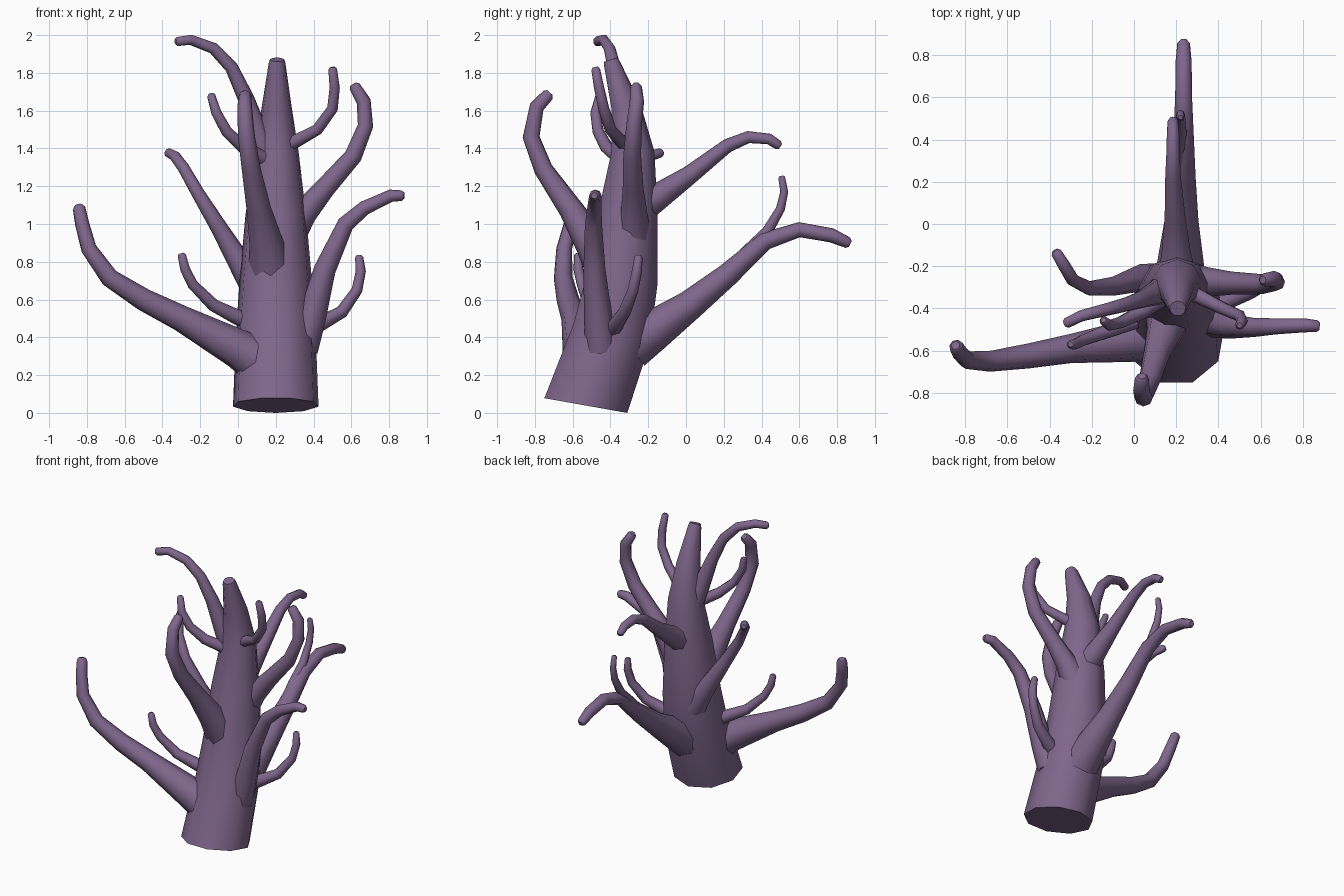
import bpy, bmesh, math
from mathutils import Vector

bark = bpy.data.materials.new("purple_bark")
bark.diffuse_color = (0.215, 0.135, 0.265, 1)
Z = Vector((0, 0, 1))


def limb(name, path, sides=8, start_normal=None, tip=0.6):
    """Tapered tube through (x, y, z, radius) points with closed ends."""
    pts = [Vector(p[:3]) for p in path]
    rad = [p[3] for p in path]
    # round the tip: pull the last full ring back and finish with a smaller one
    end_dir = (pts[-1] - pts[-2]).normalized()
    pts.insert(-1, pts[-1] - end_dir * rad[-1] * 0.5)
    rad.append(rad[-1] * tip)
    bm = bmesh.new()
    rings, q, prev = [], None, Z
    for i, p in enumerate(pts):
        a = (p - pts[i - 1]).normalized() if i else None
        b = (pts[i + 1] - p).normalized() if i < len(pts) - 1 else None
        t = ((a or b) + (b or a)).normalized()
        if i == 0 and start_normal:
            t = Vector(start_normal).normalized()
        turn = prev.rotation_difference(t)
        q = turn @ q if q else turn
        prev = t
        ring = []
        for k in range(sides):
            ang = math.pi / 2 + math.tau * k / sides
            ring.append(bm.verts.new(p + q @ Vector((math.cos(ang), math.sin(ang), 0)) * rad[i]))
        rings.append(ring)
    for r0, r1 in zip(rings, rings[1:]):
        for k in range(sides):
            n = (k + 1) % sides
            bm.faces.new((r0[k], r0[n], r1[n], r1[k]))
    bm.faces.new(rings[0][::-1])
    bm.faces.new(rings[-1])
    bmesh.ops.recalc_face_normals(bm, faces=bm.faces)
    me = bpy.data.meshes.new(name)
    bm.to_mesh(me)
    bm.free()
    me.materials.append(bark)
    ob = bpy.data.objects.new(name, me)
    bpy.context.collection.objects.link(ob)
    bpy.ops.object.select_all(action='DESELECT')
    ob.select_set(True)
    bpy.context.view_layer.objects.active = ob
    bpy.ops.object.shade_smooth_by_angle(angle=math.radians(48))
    return ob


# Trunk: nine-sided, leaning, with a tilted cut at the foot
limb("trunk", [(.2, -.537, .04, .23), (.2, -.40, .42, .215), (.2, -.345, .70, .195),
               (.2, -.312, 1.05, .163), (.205, -.285, 1.38, .118),
               (.205, -.32, 1.62, .08), (.207, -.40, 1.87, .045)],
     sides=9, start_normal=(0, .175, .985), tip=0.85)

# Left side branches
limb("large_left_branch", [(.12, -.52, .27, .13), (0, -.55, .34, .105), (-.3, -.59, .50, .07),
                           (-.5, -.625, .60, .06), (-.68, -.65, .715, .05),
                           (-.79, -.645, .87, .042), (-.825, -.61, 1.0, .038), (-.845, -.575, 1.10, .034)])
limb("small_low_left_branch", [(.1, -.42, .47, .05), (0, -.46, .505, .042), (-.13, -.51, .57, .034),
                               (-.24, -.55, .68, .028), (-.28, -.57, .76, .026), (-.30, -.57, .845, .022)])
limb("middle_left_branch", [(.12, -.27, .62, .085), (.03, -.255, .76, .065), (-.1, -.295, .98, .045),
                            (-.21, -.305, 1.16, .035), (-.29, -.265, 1.30, .031),
                            (-.335, -.19, 1.36, .029), (-.375, -.125, 1.38, .025)])
limb("small_upper_left_branch", [(.15, -.34, 1.34, .042), (.03, -.42, 1.405, .035), (-.06, -.465, 1.49, .030),
                                 (-.115, -.48, 1.59, .027), (-.145, -.455, 1.69, .022)])
limb("top_left_branch", [(.16, -.30, 1.33, .075), (.11, -.325, 1.46, .06), (.04, -.355, 1.67, .043),
                         (-.035, -.38, 1.83, .035), (-.13, -.405, 1.93, .031),
                         (-.25, -.435, 1.975, .028), (-.33, -.475, 1.965, .026)])

# Front branch
limb("front_branch", [(.175, -.40, .74, .125), (.15, -.50, .90, .09), (.11, -.61, 1.08, .065),
                      (.07, -.755, 1.29, .05), (.045, -.82, 1.46, .045),
                      (.035, -.79, 1.62, .039), (.038, -.72, 1.695, .033)])

# Right side branches
limb("large_right_branch", [(.34, -.45, .34, .085), (.39, -.465, .50, .075), (.46, -.485, .76, .058),
                            (.57, -.49, 1.0, .045), (.67, -.485, 1.085, .038),
                            (.81, -.48, 1.15, .033), (.88, -.485, 1.15, .028)])
limb("small_low_right_branch", [(.33, -.40, .43, .055), (.43, -.37, .47, .042), (.55, -.325, .535, .034),
                                (.63, -.28, .65, .029), (.65, -.26, .75, .027), (.64, -.25, .835, .022)])
limb("middle_right_branch", [(.27, -.28, .95, .095), (.35, -.275, 1.06, .07), (.46, -.28, 1.19, .055),
                             (.61, -.285, 1.36, .047), (.675, -.275, 1.52, .041),
                             (.665, -.26, 1.65, .038), (.61, -.265, 1.74, .031)])
limb("small_upper_right_branch", [(.23, -.30, 1.40, .045), (.30, -.34, 1.435, .037), (.42, -.40, 1.50, .031),
                                  (.50, -.435, 1.61, .029), (.512, -.46, 1.72, .027), (.50, -.48, 1.83, .023)])

# Back branches, one with a thin offshoot
limb("large_back_branch", [(.215, -.29, .36, .13), (.22, -.18, .43, .11), (.225, .02, .57, .08),
                           (.23, .22, .73, .062), (.235, .42, .91, .048), (.235, .60, .97, .04),
                           (.235, .77, .94, .038), (.235, .87, .895, .03)])
limb("thin_back_offshoot", [(.22, .18, .70, .04), (.215, .32, .85, .034), (.22, .43, .96, .029),
                            (.22, .50, 1.08, .024), (.22, .52, 1.17, .021), (.22, .505, 1.255, .018)])
limb("upper_back_branch", [(.205, -.26, 1.08, .095), (.2, -.14, 1.15, .07), (.195, .02, 1.26, .05),
                           (.185, .22, 1.415, .037), (.185, .33, 1.46, .032),
                           (.185, .44, 1.45, .029), (.185, .50, 1.41, .025)])
